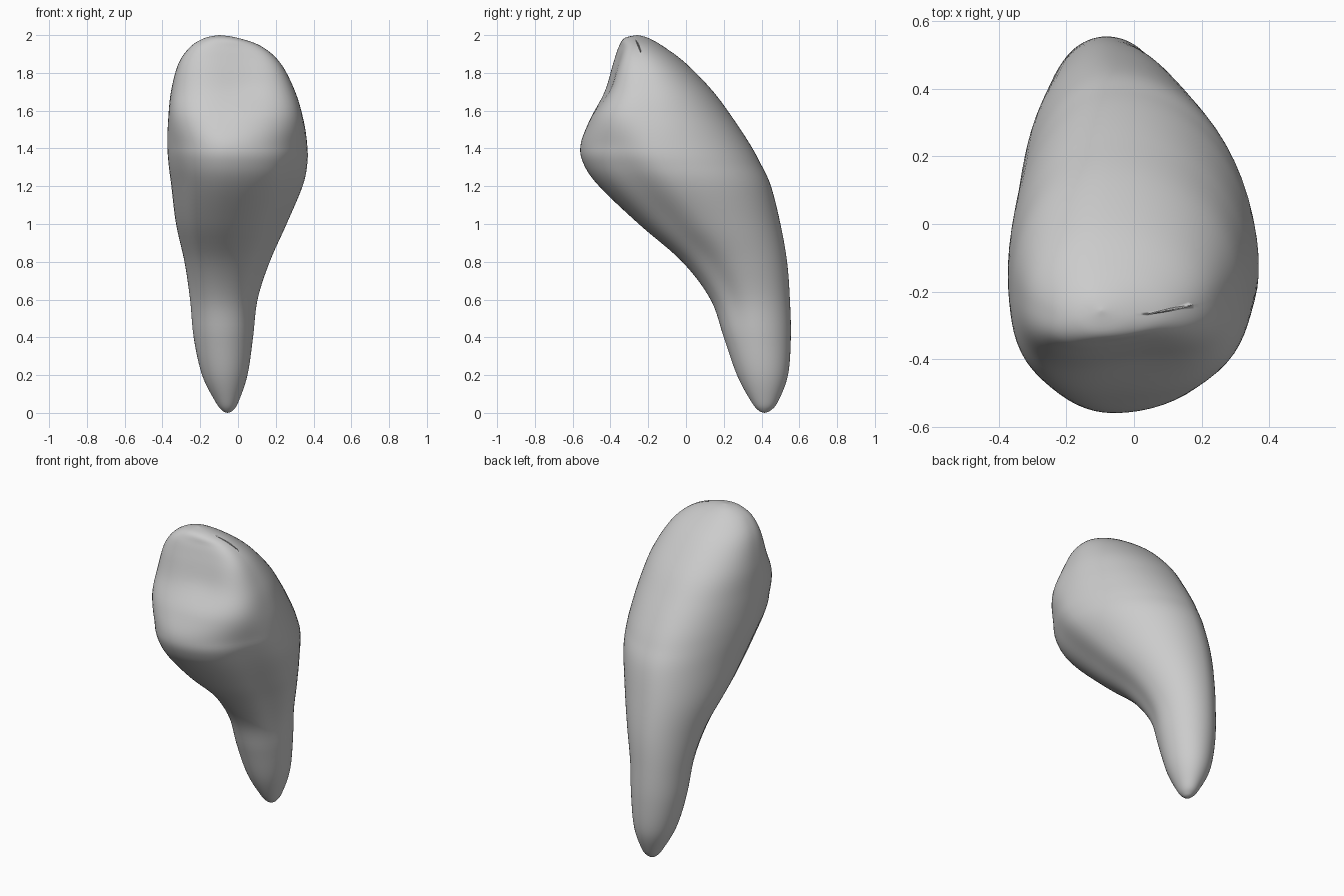
import bpy, bmesh, math

if "Cube" in bpy.data.objects:
    bpy.data.objects.remove(bpy.data.objects["Cube"])

# Horizontal sections: z, front y, back y, left x, right x
ROWS = [
    (0.00, 0.415, 0.415, -0.055, -0.055),
    (0.012, 0.385, 0.447, -0.083, -0.028),
    (0.06, 0.345, 0.487, -0.12, 0.003),
    (0.20, 0.27, 0.54, -0.19, 0.05),
    (0.40, 0.20, 0.555, -0.235, 0.08),
    (0.60, 0.13, 0.55, -0.255, 0.105),
    (0.80, -0.02, 0.535, -0.285, 0.17),
    (1.00, -0.25, 0.50, -0.33, 0.26),
    (1.20, -0.46, 0.45, -0.355, 0.345),
    (1.32, -0.543, 0.395, -0.37, 0.37),
    (1.42, -0.558, 0.34, -0.375, 0.368),
    (1.55, -0.51, 0.255, -0.37, 0.347),
    (1.70, -0.435, 0.145, -0.355, 0.303),
    (1.85, -0.39, 0.0, -0.315, 0.226),
    (1.94, -0.36, -0.12, -0.25, 0.125),
    (1.985, -0.325, -0.20, -0.175, 0.0),
    (2.00, -0.26, -0.255, -0.10, -0.095),
]
SEG, SUB = 72, 6


def spline(a, b, c, d, t):
    return 0.5 * (2*b + (c-a)*t + (2*a-5*b+4*c-d)*t*t + (3*b-a-3*c+d)*t**3)


def smooth(lo, hi, v):
    t = min(max((v-lo) / (hi-lo), 0), 1)
    return t*t*(3-2*t)


def section(row):
    z, yf, yb, xl, xr = row
    cx = xl + (xr-xl) * (0.5 - 0.08*smooth(0.2, 1.2, z))
    cy = yf + (yb-yf) * (0.5 - 0.06*smooth(0.6, 1.4, z))
    flat = smooth(1.4, 1.65, z) * (1 - smooth(1.93, 2.0, z))
    groove = 0.07 * smooth(0.25, 0.7, z) * (1 - smooth(1.2, 1.6, z))
    pts = []
    for i in range(SEG):
        a = 2*math.pi*i/SEG
        c, s = math.cos(a), math.sin(a)
        # flat bitten-off front face on the crown, rounded elsewhere
        n = 2 + 1.0*flat if s < 0 else 2.0
        r = (abs(c)**n + abs(s)**n) ** (-1/n)
        # long shallow grooves along both sides
        side = math.asin(s)
        r *= 1 - groove*math.exp(-((side+0.5)/0.35)**2)
        x = cx + r*c*((xr-cx) if c > 0 else (cx-xl))
        y = cy + r*s*((yb-cy) if s > 0 else (cy-yf))
        # hollow in the upper part of the front face
        if s < 0:
            y += 0.025*flat*smooth(1.55, 1.75, z)*math.exp(-((x-0.05)/0.14)**2)
        pts.append((x, y, z))
    return pts


# Curved tooth body lofted through the smoothed sections
rows = []
for k in range(len(ROWS)-1):
    quad = [ROWS[max(k-1, 0)], ROWS[k], ROWS[k+1], ROWS[min(k+2, len(ROWS)-1)]]
    for j in range(SUB):
        rows.append([spline(*v, j/SUB) for v in zip(*quad)])
rows.append(list(ROWS[-1]))
for r in rows:
    r[0] = min(max(r[0], 0), 2)

bm = bmesh.new()
rings = [[bm.verts.new(p) for p in section(r)] for r in rows]
for lo, hi in zip(rings, rings[1:]):
    for i in range(SEG):
        j = (i+1) % SEG
        bm.faces.new((lo[i], lo[j], hi[j], hi[i]))
bm.faces.new(rings[-1])
bmesh.ops.remove_doubles(bm, verts=bm.verts, dist=0.0003)
bmesh.ops.recalc_face_normals(bm, faces=bm.faces)
for f in bm.faces:
    f.smooth = True
mesh = bpy.data.meshes.new("tooth")
bm.to_mesh(mesh)
bm.free()
tooth = bpy.data.objects.new("tooth", mesh)
bpy.context.collection.objects.link(tooth)
